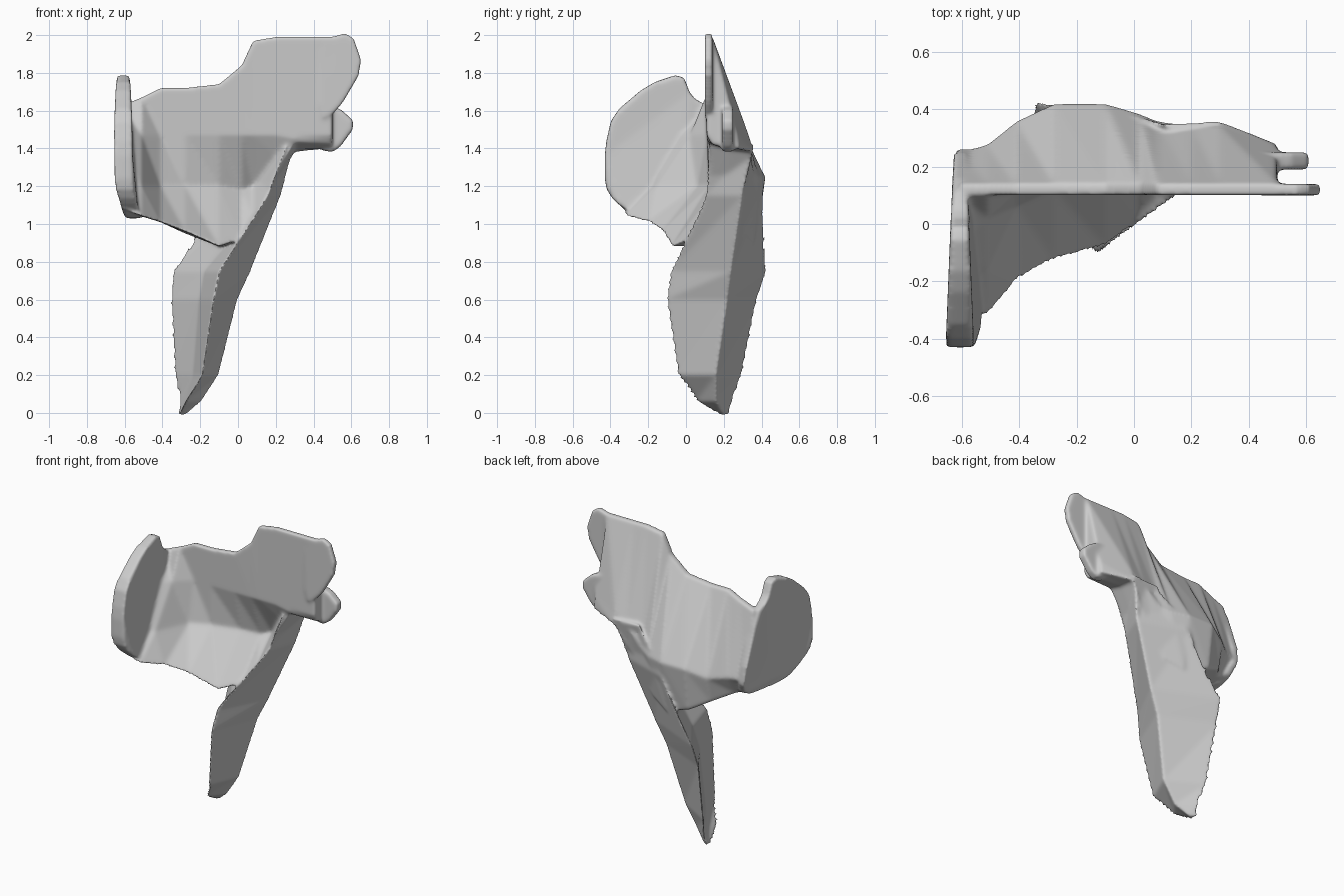
import bpy, bmesh
from mathutils import Vector

if "Cube" in bpy.data.objects:
    bpy.data.objects.remove(bpy.data.objects["Cube"])

def loft(bm, rings):
    """Skin equal-length closed rings and cap both ends."""
    loops = [[bm.verts.new(p) for p in r] for r in rings]
    n = len(loops[0])
    for a, b in zip(loops, loops[1:]):
        for i in range(n):
            j = (i + 1) % n
            bm.faces.new((a[i], a[j], b[j], b[i]))
    bm.faces.new(loops[0][::-1])
    bm.faces.new(loops[-1])

def rounded(points):
    """Cut the corners of a closed outline once."""
    out = []
    for a, b in zip(points, points[1:] + points[:1]):
        a, b = Vector(a), Vector(b)
        out += [a.lerp(b, .2), a.lerp(b, .8)]
    return out

bm = bmesh.new()

# Main curved plate: x, top z, then hollow, floor lip, low back, bulge as (y, z)
def body_ring(x, top, hollow, lip, low, bulge):
    under = ((lip[0] + low[0]) / 2, (lip[1] + low[1]) / 2 - .01)
    mid = (.11 + min(0, x + .42), 1.47)
    ring = [(.10, top), mid, hollow, lip, under, low, bulge, (.14, top)]
    return [(x, y, z) for y, z in ring]

loft(bm, [body_ring(*s) for s in (
    (-.61, 1.63, (-.22, 1.2), (-.34, 1.08), (.18, 1.1), (.25, 1.2)),
    (-.51, 1.67, (-.16, 1.2), (-.32, 1.04), (.20, 1.07), (.28, 1.2)),
    (-.41, 1.72, (.06, 1.2), (-.20, 1.01), (.32, 1.03), (.36, 1.2)),
    (-.28, 1.72, (.12, 1.2), (-.13, .96), (.38, .96), (.42, 1.25)),
    (-.10, 1.74, (.17, 1.2), (-.08, .88), (.36, .9), (.42, 1.25)),
    (.02, 1.84, (.22, 1.18), (.01, .92), (.32, .95), (.385, 1.25)),
    (.08, 1.97, (.25, 1.2), (.07, 1.02), (.31, 1.02), (.36, 1.27)),
    (.20, 1.99, (.16, 1.36), (.13, 1.25), (.32, 1.22), (.345, 1.38)),
    (.30, 1.99, (.11, 1.45), (.12, 1.43), (.36, 1.38), (.34, 1.45)),
    (.50, 1.99, (.12, 1.45), (.14, 1.42), (.28, 1.4), (.27, 1.48)))])

# Tapering stem: front, right and back ridges, with a hollow left side
def stem_ring(z, a, b, c):
    a, b, c = Vector(a), Vector(b), Vector(c)
    d = ((a + c) / 2).lerp(b, .16)
    return [(p.x, p.y, z) for p in (a, b, c, d)]

loft(bm, [stem_ring(*s) for s in (
    (-.01, (-.32, .17), (-.27, .20), (-.32, .23)),
    (.06, (-.28, .05), (-.19, .16), (-.31, .25)),
    (.20, (-.19, -.05), (-.10, .16), (-.34, .30)),
    (.60, (-.13, -.11), (.00, .22), (-.36, .38)),
    (.75, (-.10, -.09), (.07, .24), (-.35, .43)),
    (1.15, (.16, .10), (.23, .30), (-.10, .41)),
    (1.42, (.26, .11), (.30, .36), (.10, .35)))])

# Side wing: rounded upright plate, its lower edge turning inward
wing = rounded([(-.43, 1.4), (-.39, 1.58), (-.2, 1.74), (-.02, 1.8), (.03, 1.67), (.13, 1.62),
                (.28, 1.2), (.2, 1.07), (-.1, 1.03), (-.25, 1.03), (-.38, 1.12), (-.43, 1.2)])
def wing_x(x, lean, y, z):
    return (x + lean * y + .3 * max(0, 1.2 - z), y, z)
loft(bm, [[wing_x(-.64, .04, y, z) for y, z in wing],
          [wing_x(-.575, -.04, y, z) for y, z in wing]])

# Two blunt prongs at the right end
def prong(outline, y0, y1):
    loft(bm, [[(x, y, z) for x, z in outline] for y in (y0, y1)])

prong(rounded([(.43, 1.97), (.6, 2.02), (.665, 1.83), (.53, 1.6), (.43, 1.55)]), .10, .14)
prong(rounded([(.43, 1.62), (.53, 1.62), (.63, 1.53), (.52, 1.38), (.43, 1.39)]), .19, .25)

bmesh.ops.recalc_face_normals(bm, faces=bm.faces)
mesh = bpy.data.meshes.new("winged_shard")
bm.to_mesh(mesh)
bm.free()
shard = bpy.data.objects.new("winged_shard", mesh)
bpy.context.collection.objects.link(shard)

# Fuse the parts into one smooth natural surface
fuse = shard.modifiers.new("fuse", 'REMESH')
fuse.mode = 'VOXEL'
fuse.voxel_size = .0085
fuse.use_smooth_shade = True
soften = shard.modifiers.new("soften", 'SMOOTH')
soften.factor = .5
soften.iterations = 18
